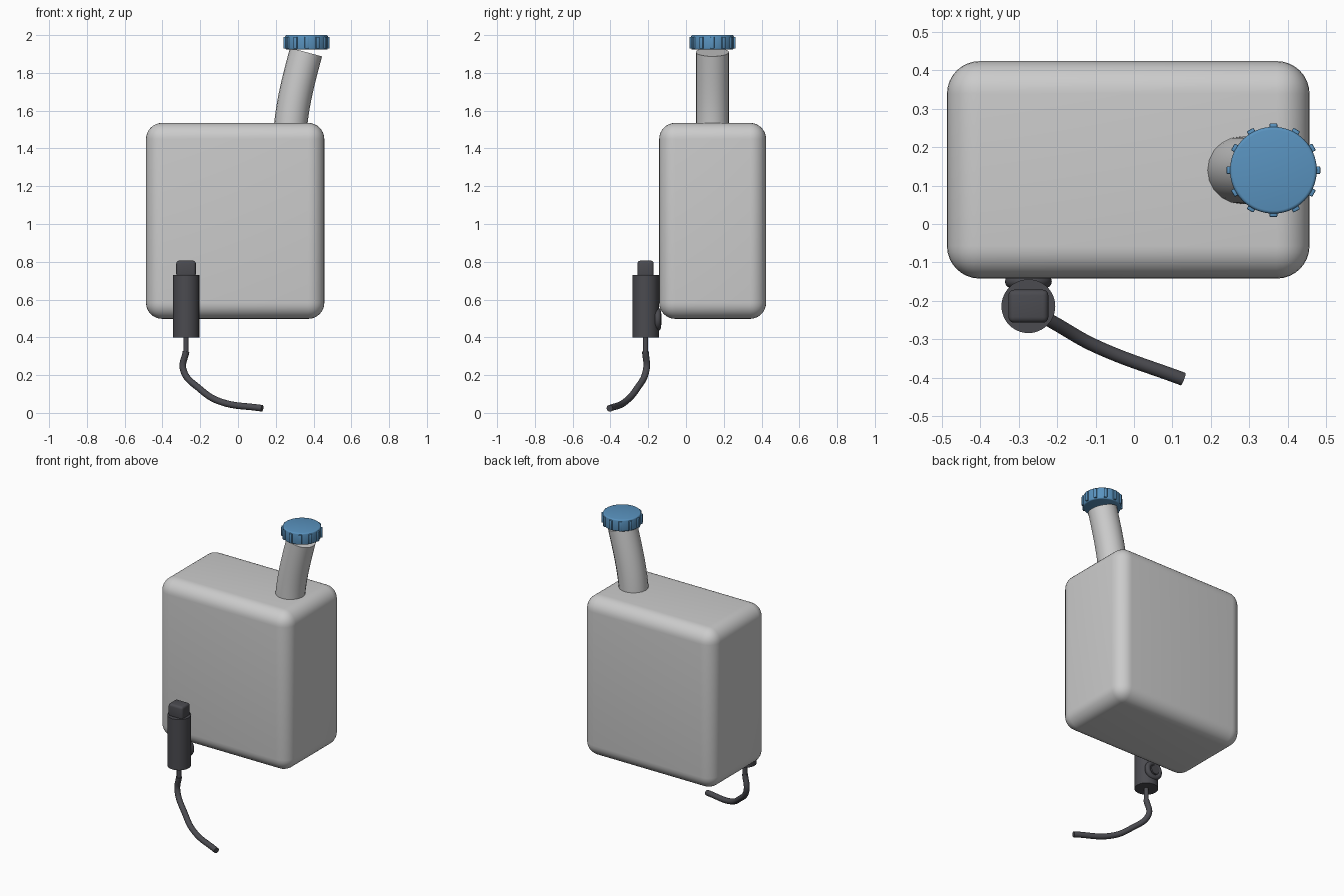
import bpy, math
from mathutils import Vector

if "Cube" in bpy.data.objects:
    bpy.data.objects.remove(bpy.data.objects["Cube"])


def material(name, rgb):
    m = bpy.data.materials.new(name)
    m.diffuse_color = (*rgb, 1)
    m.use_nodes = True
    m.node_tree.nodes["Principled BSDF"].inputs["Base Color"].default_value = m.diffuse_color
    return m


BLUE = material("cap_blue", (0.10, 0.29, 0.52))
DARK = material("pump_dark", (0.07, 0.07, 0.08))


def finish(ob, name, mat=None, bevel=0, segments=3):
    ob.name = name
    if mat:
        ob.data.materials.append(mat)
    if bevel:
        b = ob.modifiers.new("round", 'BEVEL')
        b.width, b.segments = bevel, segments
        b.limit_method, b.angle_limit = 'ANGLE', math.radians(40)
    bpy.ops.object.select_all(action='DESELECT')
    ob.select_set(True)
    bpy.context.view_layer.objects.active = ob
    if bevel:
        bpy.ops.object.modifier_apply(modifier="round")
    bpy.ops.object.shade_smooth_by_angle(angle=math.radians(35))
    return ob


def box(name, lo, hi, **kw):
    lo, hi = Vector(lo), Vector(hi)
    bpy.ops.mesh.primitive_cube_add(size=1, location=(lo + hi) / 2)
    ob = bpy.context.object
    ob.scale = hi - lo
    bpy.ops.object.transform_apply(location=False, rotation=False, scale=True)
    return finish(ob, name, **kw)


def cylinder(name, loc, r, h, rot=(0, 0, 0), sides=48, **kw):
    bpy.ops.mesh.primitive_cylinder_add(vertices=sides, radius=r, depth=h,
                                        location=loc, rotation=rot)
    return finish(bpy.context.object, name, **kw)


def tube(name, points, r, handles=None, **kw):
    """Round tube swept along a bezier path, converted to mesh."""
    cu = bpy.data.curves.new(name, 'CURVE')
    cu.dimensions = '3D'
    cu.bevel_depth, cu.bevel_resolution = r, 8
    cu.use_fill_caps = True
    cu.resolution_u = 12
    sp = cu.splines.new('BEZIER')
    sp.bezier_points.add(len(points) - 1)
    for i, (bp, p) in enumerate(zip(sp.bezier_points, points)):
        bp.co = p
        if handles:
            bp.handle_left_type = bp.handle_right_type = 'FREE'
            bp.handle_left = Vector(p) - Vector(handles[i])
            bp.handle_right = Vector(p) + Vector(handles[i])
        else:
            bp.handle_left_type = bp.handle_right_type = 'AUTO'
    ob = bpy.data.objects.new(name, cu)
    bpy.context.collection.objects.link(ob)
    bpy.ops.object.select_all(action='DESELECT')
    ob.select_set(True)
    bpy.context.view_layer.objects.active = ob
    bpy.ops.object.convert(target='MESH')
    return finish(bpy.context.object, name, **kw)


# Reservoir tank with rounded edges
box("tank", (-0.487, -0.142, 0.498), (0.457, 0.424, 1.535), bevel=0.085, segments=8)

# Filler neck leaning to the right
tube("filler_neck", [(0.277, 0.14, 1.50), (0.36, 0.14, 1.91)], 0.088,
     handles=[(0.01, 0, 0.14), (0.036, 0, 0.134)])

# Screw cap with grip ribs
CX, CY = 0.363, 0.14
cylinder("cap", (CX, CY, 1.9615), 0.113, 0.077, sides=64, mat=BLUE, bevel=0.008)
for i in range(12):
    a = i * math.tau / 12
    rib = box("cap_rib", (-0.012, -0.01, -0.031), (0.012, 0.01, 0.031),
              mat=BLUE, bevel=0.003, segments=2)
    rib.location = (CX + 0.11 * math.cos(a), CY + 0.11 * math.sin(a), 1.96)
    rib.rotation_euler.z = a

# Pump body and electrical connector
PX, PY = -0.275, -0.214
cylinder("pump_body", (PX, PY, 0.565), 0.07, 0.33, mat=DARK)
box("pump_connector", (PX - 0.052, PY - 0.043, 0.72), (PX + 0.052, PY + 0.043, 0.806),
    mat=DARK, bevel=0.015, segments=4)

# Sealing grommet and inlet between pump and tank
bpy.ops.mesh.primitive_torus_add(location=(PX, -0.15, 0.495), rotation=(math.pi / 2, 0, 0),
                                 major_radius=0.044, minor_radius=0.017,
                                 major_segments=40, minor_segments=14)
finish(bpy.context.object, "grommet", DARK)
cylinder("pump_inlet", (PX, -0.165, 0.495), 0.03, 0.07, rot=(math.pi / 2, 0, 0),
         sides=32, mat=DARK)

# Outlet nipple and hanging hose
cylinder("pump_outlet", (PX, PY, 0.36), 0.014, 0.1, sides=24, mat=DARK)
tube("hose", [(-0.275, -0.215, 0.325), (-0.29, -0.21, 0.23), (-0.2, -0.262, 0.125),
              (-0.1, -0.318, 0.062), (0.128, -0.404, 0.024)], 0.0175, mat=DARK)
